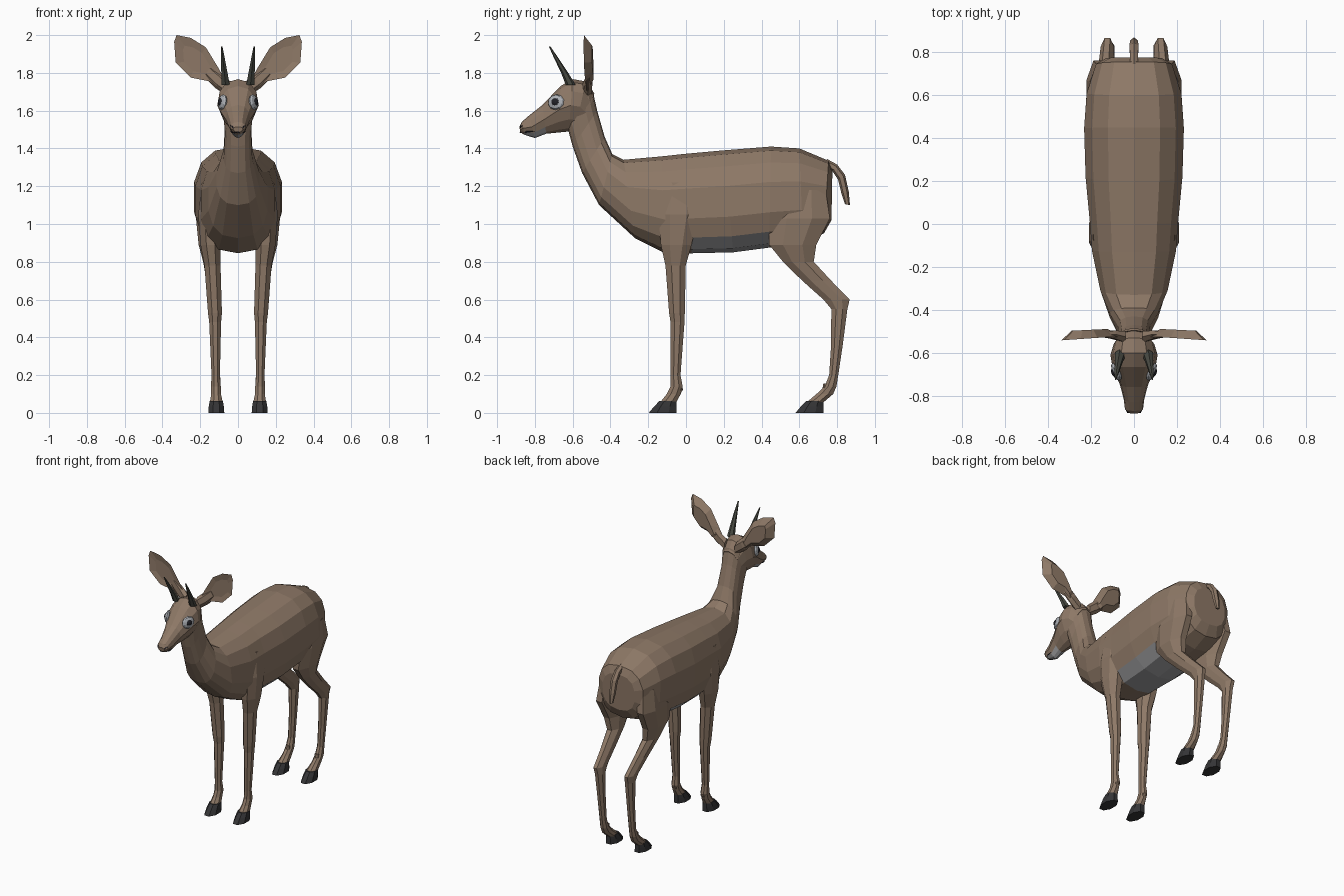
import bpy, bmesh, math
from mathutils import Vector, Matrix


def material(name, rgb):
    m = bpy.data.materials.new(name)
    m.diffuse_color = (*rgb, 1)
    return m


BROWN = material("brown coat", (0.27, 0.19, 0.135))
GREY = material("pale grey belly", (0.33, 0.33, 0.34))
HOOF = material("dark hoof", (0.035, 0.035, 0.037))
HORN = material("dark horn", (0.065, 0.068, 0.055))
RING = material("eye ring", (0.42, 0.44, 0.47))
BLACK = material("black", (0.015, 0.015, 0.02))


def finish(name, bm, mats, rule=None):
    bmesh.ops.recalc_face_normals(bm, faces=bm.faces)
    me = bpy.data.meshes.new(name)
    for m in mats:
        me.materials.append(m)
    if rule:
        for f in bm.faces:
            f.material_index = rule(f.calc_center_median())
    bm.to_mesh(me)
    bm.free()
    ob = bpy.data.objects.new(name, me)
    bpy.context.collection.objects.link(ob)
    return ob


def loft(name, stations, mats, n=8, power=1.0, narrow=0.0, rule=None, turn=0.0):
    """Skin rings; each station is (centre, half width vector, half height vector)."""
    bm = bmesh.new()
    rings = []
    for c, u, v in stations:
        ring = []
        for i in range(n):
            a = -math.pi / 2 + 2 * math.pi * (i + turn) / n
            ca, sa = math.cos(a), math.sin(a)
            x = math.copysign(abs(ca) ** power, ca)
            z = math.copysign(abs(sa) ** power, sa)
            if z < 0:
                x *= 1 + narrow * z
            ring.append(bm.verts.new(Vector(c) + Vector(u) * x + Vector(v) * z))
        rings.append(ring)
    for r, s in zip(rings, rings[1:]):
        for i in range(n):
            j = (i + 1) % n
            bm.faces.new((r[i], r[j], s[j], s[i]))
    bm.faces.new(rings[0])
    bm.faces.new(rings[-1])
    return finish(name, bm, mats, rule)


def profile(rows):
    """Rows of (top y, top z, bottom y, bottom z, half width)."""
    return [((0, (a + c) / 2, (b + d) / 2), (w, 0, 0), (0, (a - c) / 2, (b - d) / 2))
            for a, b, c, d, w in rows]


def column(rows, side):
    """Rows of (x, y, z, half width, half depth)."""
    return [((side * x, y, z), (rx, 0, 0), (0, ry, 0)) for x, y, z, rx, ry in rows]


# Torso and neck
loft("body_and_neck", profile([
    (0.775, 1.28, 0.77, 1.02, 0.13),
    (0.755, 1.335, 0.73, 0.95, 0.18),
    (0.60, 1.40, 0.62, 0.90, 0.225),
    (0.45, 1.41, 0.44, 0.875, 0.237),
    (0.20, 1.39, 0.25, 0.85, 0.23),
    (0.0, 1.372, 0.03, 0.845, 0.21),
    (-0.13, 1.358, -0.11, 0.845, 0.20),
    (-0.33, 1.34, -0.27, 0.925, 0.16),
    (-0.39, 1.37, -0.46, 1.10, 0.115),
    (-0.43, 1.46, -0.55, 1.27, 0.078),
    (-0.47, 1.60, -0.60, 1.41, 0.07),
    (-0.495, 1.71, -0.63, 1.52, 0.08)]),
    [BROWN, GREY], n=14, power=0.8,
    rule=lambda c: int(c.z < 0.925 and 0.03 < c.y < 0.44))

# Head, with a pale chin
loft("head", profile([
    (-0.485, 1.69, -0.56, 1.47, 0.068),
    (-0.53, 1.755, -0.59, 1.487, 0.095),
    (-0.60, 1.767, -0.62, 1.49, 0.110),
    (-0.665, 1.73, -0.67, 1.485, 0.100),
    (-0.76, 1.63, -0.74, 1.478, 0.065),
    (-0.83, 1.575, -0.80, 1.455, 0.048),
    (-0.87, 1.54, -0.855, 1.472, 0.042),
    (-0.882, 1.515, -0.877, 1.485, 0.026)]),
    [BROWN, GREY], n=12, power=0.9, narrow=0.35,
    rule=lambda c: int(c.z < 1.488 and -0.84 < c.y < -0.73))

# Tail
loft("tail", profile([
    (0.745, 1.345, 0.75, 1.29, 0.020),
    (0.80, 1.315, 0.775, 1.28, 0.022),
    (0.842, 1.26, 0.805, 1.235, 0.024),
    (0.862, 1.17, 0.822, 1.165, 0.022),
    (0.868, 1.10, 0.842, 1.105, 0.012)]), [BROWN], n=6)

front_leg = [
    (0.145, -0.03, 1.22, 0.05, 0.10), (0.155, -0.04, 1.05, 0.06, 0.115),
    (0.145, -0.052, 0.89, 0.058, 0.088), (0.135, -0.055, 0.78, 0.046, 0.058),
    (0.122, -0.048, 0.53, 0.040, 0.045), (0.121, -0.045, 0.48, 0.034, 0.040),
    (0.118, -0.055, 0.20, 0.024, 0.028), (0.117, -0.05, 0.14, 0.028, 0.035),
    (0.116, -0.065, 0.10, 0.028, 0.040), (0.115, -0.095, 0.055, 0.037, 0.046)]
rear_leg = [
    (0.150, 0.61, 1.18, 0.06, 0.14), (0.165, 0.60, 1.03, 0.062, 0.175),
    (0.155, 0.565, 0.89, 0.058, 0.135), (0.142, 0.595, 0.80, 0.046, 0.088),
    (0.132, 0.692, 0.70, 0.038, 0.083), (0.124, 0.797, 0.60, 0.034, 0.075),
    (0.120, 0.812, 0.55, 0.032, 0.046), (0.118, 0.798, 0.35, 0.026, 0.033),
    (0.117, 0.782, 0.20, 0.024, 0.026), (0.117, 0.765, 0.14, 0.028, 0.034),
    (0.116, 0.735, 0.10, 0.028, 0.048), (0.115, 0.682, 0.055, 0.037, 0.048)]
ear_outline = [
    (0.055, 1.735), (0.10, 1.82), (0.17, 1.935), (0.25, 1.985), (0.325, 2.0),
    (0.338, 1.965), (0.33, 1.855), (0.25, 1.775), (0.15, 1.755), (0.09, 1.70)]

for side, tag in ((1, "left"), (-1, "right")):
    # Legs, hooves and dewclaws
    for name, rows, y in (("front", front_leg, -0.095), ("rear", rear_leg, 0.682)):
        loft(f"{name}_leg_{tag}", column(rows, side), [BROWN], n=8, turn=0.5)
        loft(f"{name}_hoof_{tag}", column([
            (0.115, y, 0.064, 0.038, 0.048),
            (0.115, y - 0.014, 0.035, 0.043, 0.064),
            (0.115, y - 0.028, 0.0, 0.046, 0.080)], side), [HOOF], n=8, turn=0.5)
        loft(f"{name}_dewclaw_{tag}", column([
            (0.116, y + 0.055, 0.155, 0.015, 0.010),
            (0.116, y + 0.06, 0.125, 0.020, 0.020),
            (0.116, y + 0.05, 0.095, 0.015, 0.012)], side), [BROWN], n=6)

    # Ear: cupped front and rounded back around one rim
    bm = bmesh.new()
    mid = Vector((0.22, 1.86))
    rim = [bm.verts.new((side * x, -0.525 - 0.07 * max(0, x - 0.1), z)) for x, z in ear_outline]
    for inner_y in (-0.522, -0.490):
        inner = []
        for x, z in ear_outline:
            p = mid.lerp(Vector((x, z)), 0.6)
            inner.append(bm.verts.new((side * p.x, inner_y - 0.05 * max(0, p.x - 0.15), p.y)))
        for i in range(len(rim)):
            j = (i + 1) % len(rim)
            bm.faces.new((rim[i], rim[j], inner[j], inner[i]))
        bm.faces.new(inner)
    finish(f"ear_{tag}", bm, [BROWN])

    # Ear root joining the skull
    loft(f"ear_root_{tag}", [
        ((side * 0.04, -0.525, 1.71), (0, 0.03, 0), (0, 0, 0.045)),
        ((side * 0.10, -0.515, 1.755), (0, 0.022, 0), (-side * 0.02, 0, 0.035)),
        ((side * 0.16, -0.515, 1.81), (0, 0.010, 0), (-side * 0.02, 0, 0.03))], [BROWN], n=6)

    # Horn
    loft(f"horn_{tag}", column([
        (0.066, -0.610, 1.735, 0.026, 0.026), (0.072, -0.642, 1.80, 0.019, 0.019),
        (0.080, -0.685, 1.875, 0.012, 0.012), (0.086, -0.722, 1.94, 0.004, 0.004)],
        side), [HORN], n=6)

    # Eye: pale surround, dark iris, small glint
    look = Vector((side * 0.91, -0.38, 0.15)).normalized()
    rot = look.to_track_quat("Z", "Y").to_matrix().to_4x4()
    centre = Vector((side * 0.082, -0.688, 1.645))
    for name, mat, off, r, thick in (("eye_surround", RING, 0.0, 0.046, 0.018),
                                     ("eye_iris", BLACK, 0.010, 0.024, 0.014)):
        bm = bmesh.new()
        bmesh.ops.create_uvsphere(
            bm, u_segments=10, v_segments=6, radius=1,
            matrix=Matrix.Translation(centre + look * off) @ rot
            @ Matrix.Diagonal((r, r * 0.92, thick, 1)))
        finish(f"{name}_{tag}", bm, [mat])

    # Mouth line and nostril
    loft(f"mouth_{tag}", [
        ((side * 0.036, -0.80, 1.492), (0.004, 0, 0), (0, 0, 0.003)),
        ((side * 0.035, -0.845, 1.488), (0.005, 0, 0), (0, 0, 0.005)),
        ((side * 0.004, -0.878, 1.486), (0.004, 0.004, 0), (0, 0, 0.005))], [BLACK], n=4)
    loft(f"nostril_{tag}", [
        ((side * 0.036, -0.862, 1.522), (0.004, 0, 0), (0, 0, 0.004)),
        ((side * 0.027, -0.880, 1.512), (0.004, 0, 0), (0, 0, 0.006))], [BLACK], n=4)
